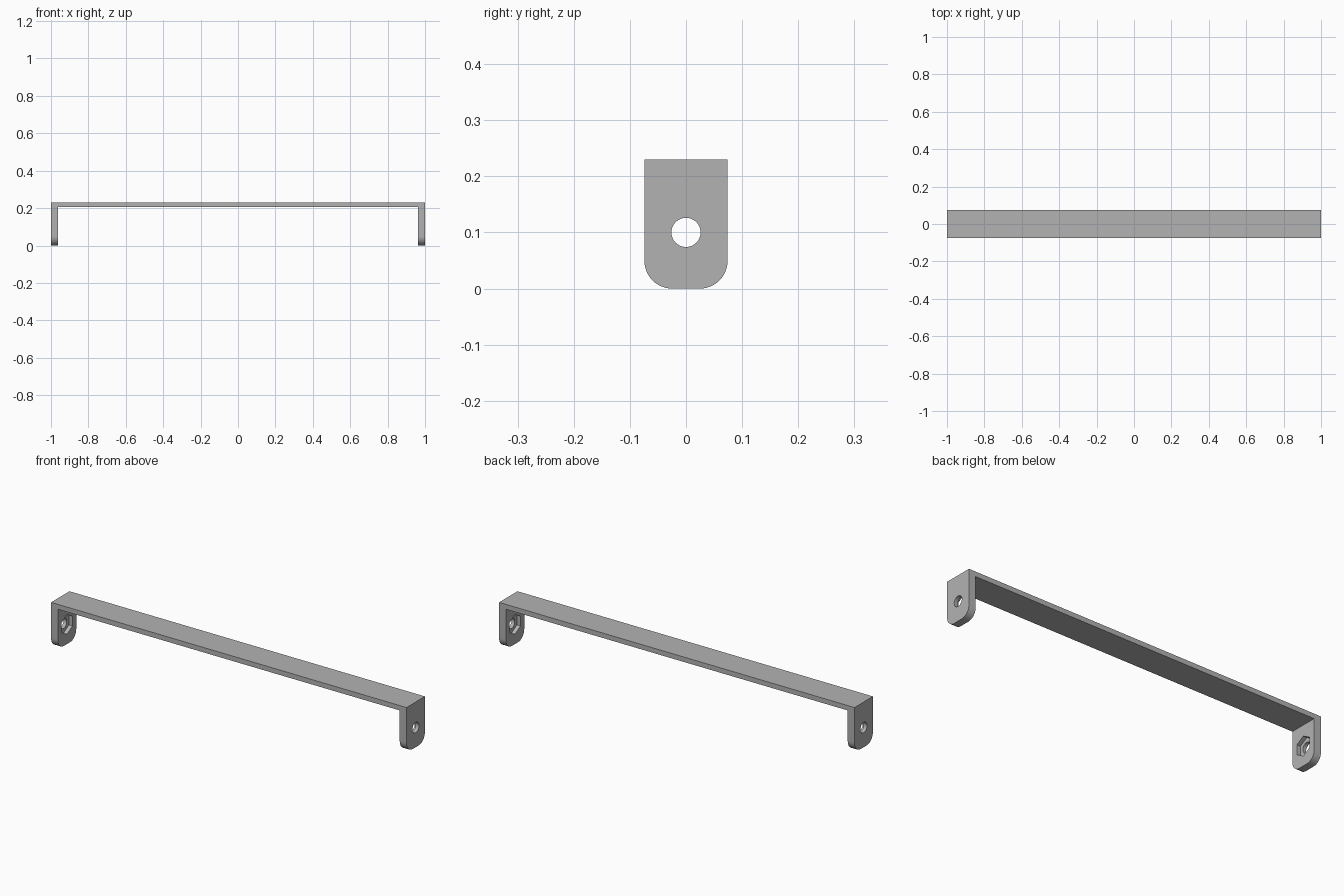
import bpy, bmesh, math
from mathutils import Matrix

if "Cube" in bpy.data.objects:
    bpy.data.objects.remove(bpy.data.objects["Cube"])

HALF_WIDTH, HEIGHT, STRAP, LEG = 0.074, 0.23, 0.025, 0.038
HOLE_Z, HOLE_R, NUT_R, NUT_DEPTH, CORNER_R = 0.1, 0.026, 0.05, 0.02, 0.049

grey = bpy.data.materials.new("grey metal")
grey.use_nodes = True
colour = (0.45, 0.45, 0.45, 1)
grey.diffuse_color = colour
grey.node_tree.nodes["Principled BSDF"].inputs["Base Color"].default_value = colour


def make_object(name, bm):
    bmesh.ops.recalc_face_normals(bm, faces=bm.faces)
    mesh = bpy.data.meshes.new(name)
    bm.to_mesh(mesh)
    bm.free()
    mesh.materials.append(grey)
    obj = bpy.data.objects.new(name, mesh)
    bpy.context.collection.objects.link(obj)
    return obj


def cutter(name, x, radius, length, sides):
    # Prism lying along x; the spin puts a corner at the top and bottom
    bm = bmesh.new()
    bmesh.ops.create_cone(bm, cap_ends=True, segments=sides, radius1=radius,
                          radius2=radius, depth=length)
    top = max(bm.verts, key=lambda v: v.co.y).co
    spin = math.pi / 2 - math.atan2(top.y, top.x)
    matrix = (Matrix.Translation((x, 0, HOLE_Z))
              @ Matrix.Rotation(math.pi / 2, 4, "Y")
              @ Matrix.Rotation(math.pi / 2 + spin, 4, "Z"))
    bmesh.ops.transform(bm, matrix=matrix, verts=bm.verts)
    obj = make_object(name, bm)
    obj.hide_render = True
    obj.hide_viewport = True
    return obj


# U-shaped strap, drawn from the front and extruded through its width
inner, under = 1 - LEG, HEIGHT - STRAP
profile = [(-1, 0), (-inner, 0), (-inner, under), (inner, under),
           (inner, 0), (1, 0), (1, HEIGHT), (-1, HEIGHT)]
bm = bmesh.new()
face = bm.faces.new([bm.verts.new((x, -HALF_WIDTH, z)) for x, z in profile])
extruded = bmesh.ops.extrude_face_region(bm, geom=[face])["geom"]
bmesh.ops.translate(bm, vec=(0, 2 * HALF_WIDTH, 0),
                    verts=[g for g in extruded if isinstance(g, bmesh.types.BMVert)])

# Rounded feet
feet = [e for e in bm.edges if all(v.co.z < 0.001 for v in e.verts)
        and abs(e.verts[0].co.y - e.verts[1].co.y) < 0.001]
bmesh.ops.bevel(bm, geom=feet, offset=CORNER_R, segments=12, profile=0.5,
                affect="EDGES")
bracket = make_object("bracket", bm)

# Bolt holes through both legs, with hexagonal nut pockets on the inside
for side, sign in (("left", 1), ("right", -1)):
    for cut in (cutter(side + "_bolt_hole_cutter", sign * (1 - LEG / 2), HOLE_R, 4 * LEG, 48),
                cutter(side + "_nut_pocket_cutter", sign * inner, NUT_R, 2 * NUT_DEPTH, 6)):
        mod = bracket.modifiers.new(cut.name, "BOOLEAN")
        mod.operation = "DIFFERENCE"
        mod.solver = "EXACT"
        mod.object = cut

# Bake the cuts and shade the curved faces smooth
bpy.context.view_layer.update()
bpy.ops.object.select_all(action="DESELECT")
bracket.select_set(True)
bpy.context.view_layer.objects.active = bracket
for mod in list(bracket.modifiers):
    bpy.ops.object.modifier_apply(modifier=mod.name)
bpy.ops.object.shade_smooth_by_angle(angle=math.radians(30))
for obj in [o for o in bpy.data.objects if o.name.endswith("_cutter")]:
    bpy.data.objects.remove(obj)
